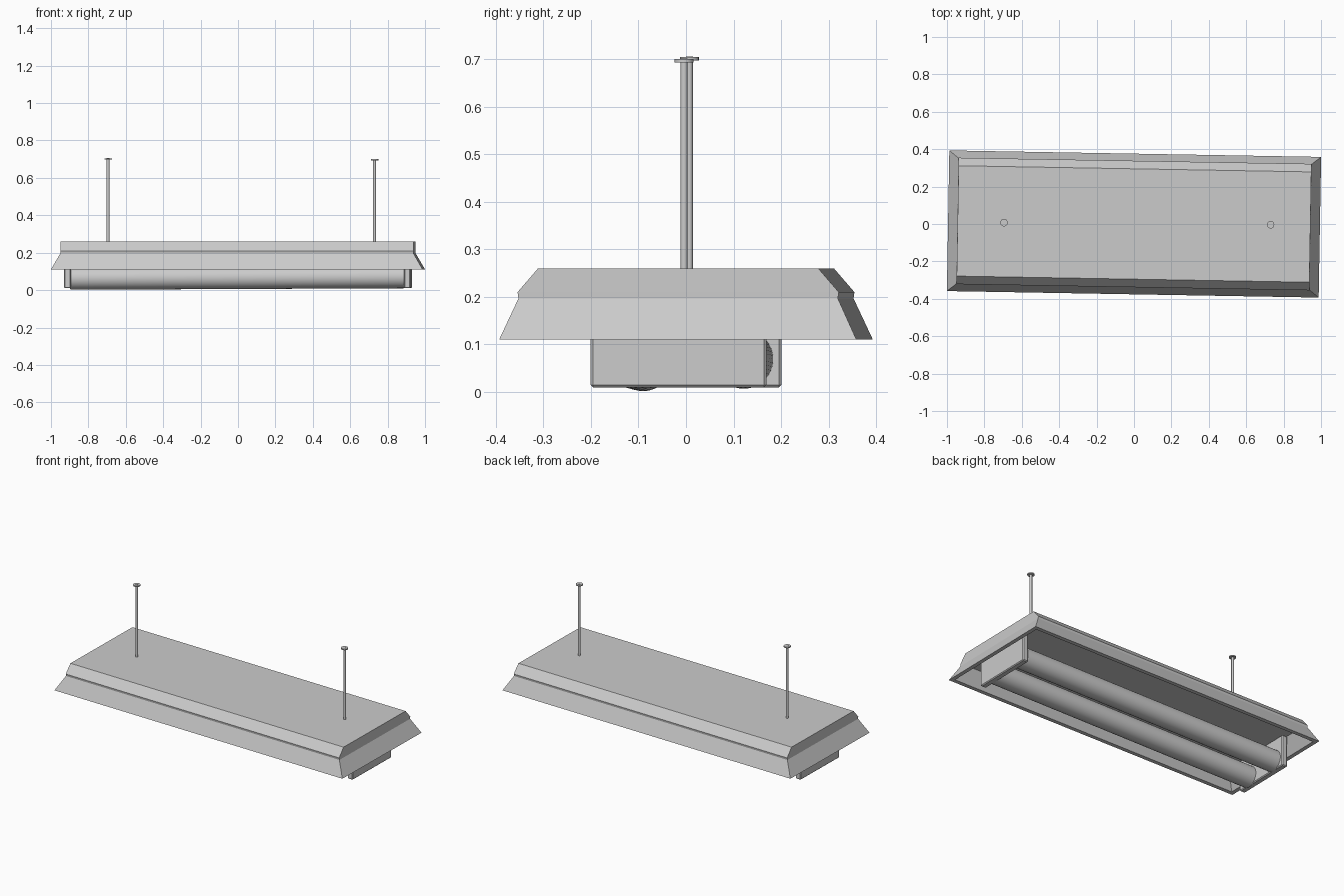
import bpy, bmesh, math
from mathutils import Matrix, Vector

if "Cube" in bpy.data.objects:
    bpy.data.objects.remove(bpy.data.objects["Cube"])

TURN = Matrix.Rotation(math.radians(-1), 4, "Z")

metal = bpy.data.materials.new("light grey metal")
metal.use_nodes = True
GREY = (0.6, 0.6, 0.6, 1)
metal.diffuse_color = GREY
metal.node_tree.nodes["Principled BSDF"].inputs["Base Color"].default_value = GREY


def finish(name, bm, matrix=TURN, smooth=False):
    bmesh.ops.recalc_face_normals(bm, faces=bm.faces)
    mesh = bpy.data.meshes.new(name)
    bm.to_mesh(mesh)
    bm.free()
    mesh.materials.append(metal)
    obj = bpy.data.objects.new(name, mesh)
    bpy.context.collection.objects.link(obj)
    obj.matrix_world = matrix
    if smooth:
        bpy.ops.object.select_all(action="DESELECT")
        obj.select_set(True)
        bpy.context.view_layer.objects.active = obj
        bpy.ops.object.shade_smooth_by_angle(angle=math.radians(35))
    return obj


def add_cylinder(bm, radius, length, centre, sides, rotation=Matrix()):
    bmesh.ops.create_cone(bm, cap_ends=True, segments=sides, radius1=radius,
                          radius2=radius, depth=length,
                          matrix=Matrix.Translation(centre) @ rotation)


# Hollow shade: half length, half width and height of each rectangular ring,
# from the top down the outside, under the rim and up to the inner ceiling
profile = [(0.943, 0.295, 0.26), (0.944, 0.338, 0.21), (0.944, 0.336, 0.197),
           (0.994, 0.376, 0.11), (0.97, 0.352, 0.11), (0.922, 0.314, 0.2)]
bm = bmesh.new()
rings = [[bm.verts.new((sx * x, sy * y, z))
          for sx, sy in ((-1, -1), (1, -1), (1, 1), (-1, 1))]
         for x, y, z in profile]
for a, b in zip(rings, rings[1:]):
    for i in range(4):
        j = (i + 1) % 4
        bm.faces.new((a[i], a[j], b[j], b[i]))
bm.faces.new(rings[0])
bm.faces.new(rings[-1])
finish("shade", bm)

# End brackets with slightly eased edges
for side, label in ((1, "left"), (-1, "right")):
    bm = bmesh.new()
    size = Matrix.Diagonal((0.036, 0.37, 0.19, 1))
    bmesh.ops.create_cube(bm, size=1,
                          matrix=Matrix.Translation((side * 0.908, 0, 0.105)) @ size)
    bmesh.ops.bevel(bm, geom=bm.edges[:], offset=0.005, segments=1, affect="EDGES")
    finish(label + "_bracket", bm)

# Two lamp tubes between the brackets, hanging slightly lower at one end
ALONG = Matrix.Rotation(math.pi / 2 - 0.0045, 4, "Y")
for y, z, label in ((-0.106, 0.068, "front"), (0.106, 0.073, "back")):
    bm = bmesh.new()
    add_cylinder(bm, 0.062, 1.79, (0, y, z), 48, ALONG)
    finish(label + "_tube", bm, smooth=True)

# Hanging rods with ceiling caps
for x, y, top, label in ((0.73, -0.004, 0.702, "left"), (-0.695, 0.007, 0.706, "right")):
    place = Matrix.Translation(Vector((x, y, 0)))
    bm = bmesh.new()
    add_cylinder(bm, 0.0075, top - 0.25, (0, 0, (top + 0.25) / 2), 16)
    finish(label + "_rod", bm, place, True)
    bm = bmesh.new()
    add_cylinder(bm, 0.02, 0.007, (0, 0, top - 0.005), 20)
    finish(label + "_ceiling_cap", bm, place, True)
